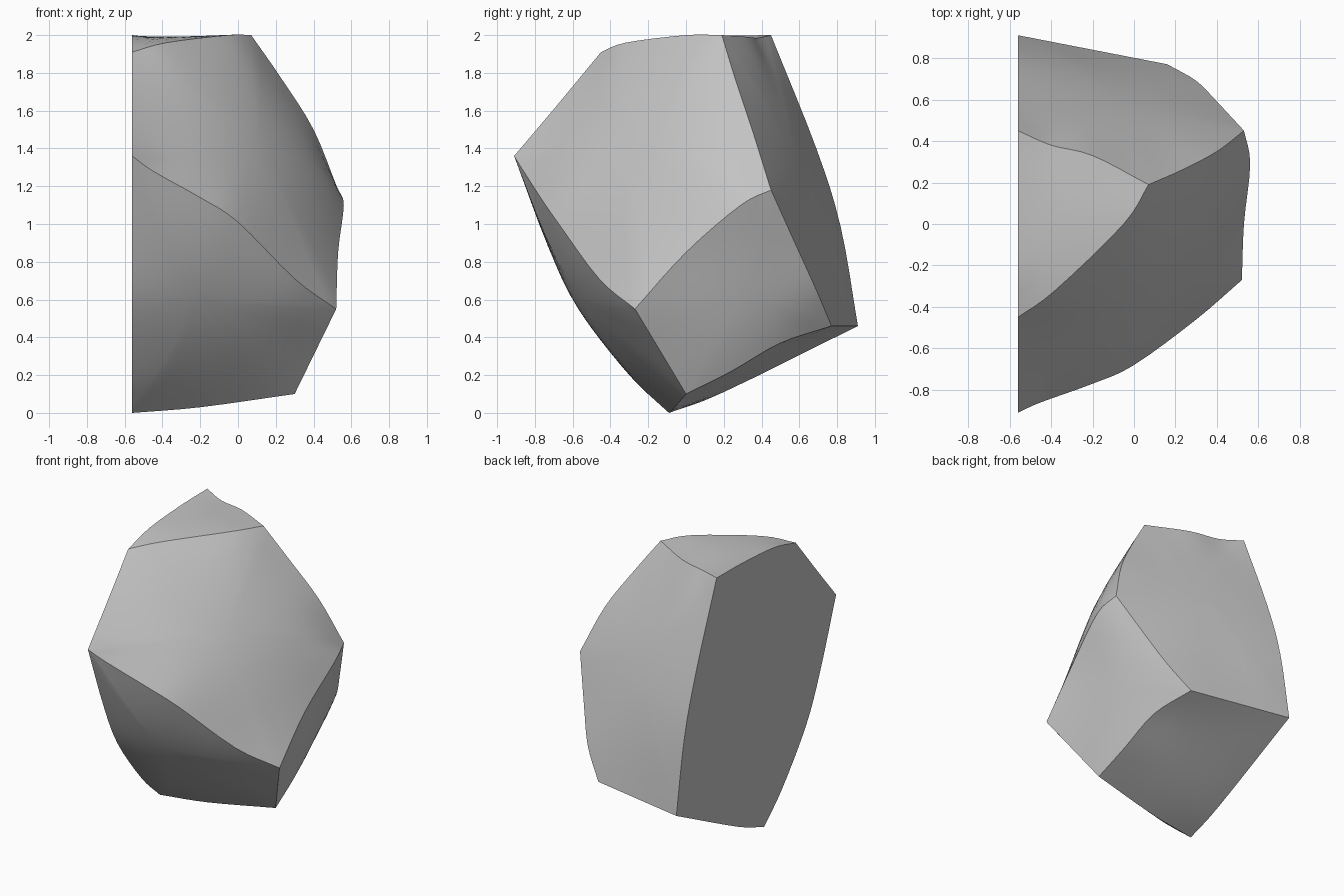
import bpy
import bmesh
from math import log
from mathutils import Vector

old = bpy.data.objects.get("Cube")
if old:
    bpy.data.objects.remove(old, do_unlink=True)

CUT = -0.56   # plane of the flat sliced side
RINGS = 8     # rings inside every facet
STEPS = 4     # subdivisions between ridge points

# Corners of the boulder
corner = {
    "brow":   (CUT, -0.91, 1.36),
    "cheek":  (0.52, -0.27, 0.55),
    "side":   (0.53, 0.45, 1.18),
    "peak":   (0.07, 0.19, 2.0),
    "crest":  (CUT, -0.45, 1.91),
    "foot":   (0.3, 0.0, 0.1),
    "base":   (CUT, -0.09, 0.0),
    "heel":   (0.16, 0.77, 0.46),
    "tail":   (CUT, 0.91, 0.46),
    "summit": (CUT, 0.45, 2.0),
}

# Curved ridges: the points each one passes through between its corners
ridge = {
    ("brow", "crest"):   [(CUT, -0.69, 1.62)],
    ("crest", "peak"):   [(-0.38, -0.32, 1.96), (-0.05, 0, 2)],
    ("peak", "side"):    [(0.23, 0.26, 1.77), (0.4, 0.35, 1.5)],
    ("side", "cheek"):   [(0.56, 0.29, 1.1), (0.53, 0, 0.85)],
    ("brow", "cheek"):   [(-0.45, -0.86, 1.28), (-0.2, -0.77, 1.14),
                          (0, -0.68, 1.01), (0.3, -0.46, 0.71)],
    ("cheek", "foot"):   [],
    ("foot", "heel"):    [(0.28, 0.24, 0.22), (0.25, 0.5, 0.37)],
    ("side", "heel"):    [(0.4, 0.59, 0.87), (0.3, 0.69, 0.65)],
    ("base", "foot"):    [(-0.2, -0.06, 0.03)],
    ("brow", "base"):    [(CUT, -0.73, 0.88), (CUT, -0.57, 0.55), (CUT, -0.3, 0.2)],
    ("base", "tail"):    [(CUT, 0.2, 0.11)],
    ("tail", "summit"):  [(CUT, 0.82, 0.98), (CUT, 0.69, 1.4)],
    ("summit", "peak"):  [(-0.4, 0.38, 1.985), (-0.2, 0.33, 1.99)],
    ("crest", "summit"): [(CUT, -0.2, 1.97), (CUT, 0.15, 1.995)],
    ("heel", "tail"):    [],
}

# Facets: corners in order and how far the middle swells outward
facets = [
    (["brow", "cheek", "side", "peak", "crest"], 0.03),
    (["brow", "base", "foot", "cheek"], 0.03),
    (["cheek", "foot", "heel", "side"], 0.01),
    (["side", "heel", "tail", "summit", "peak"], 0.02),
    (["base", "tail", "heel", "foot"], 0.0),
    (["crest", "peak", "summit"], 0.0),
    (["brow", "crest", "summit", "tail", "base"], 0.0),
]


def smooth_curve(points):
    """Sample a curve that passes through all the points."""
    pts = [Vector(p) for p in points]
    pts = [2 * pts[0] - pts[1]] + pts + [2 * pts[-1] - pts[-2]]
    out = []
    for a, b, c, d in zip(pts, pts[1:], pts[2:], pts[3:]):
        for k in range(STEPS):
            t = k / STEPS
            out.append(b + 0.5 * t * (c - a + t * (2 * a - 5 * b + 4 * c - d
                       + t * (3 * (b - c) + d - a))))
    return out + [pts[-2]]


def ridge_points(start, end):
    """Points of a ridge in the wanted direction, without its last corner."""
    flip = (start, end) not in ridge
    key = (end, start) if flip else (start, end)
    pts = smooth_curve([corner[key[0]]] + ridge[key] + [corner[key[1]]])
    return (pts[::-1] if flip else pts)[:-1]


def solve(rows):
    """Gaussian elimination on an augmented matrix."""
    n = len(rows)
    for i in range(n):
        best = max(range(i, n), key=lambda k: abs(rows[k][i]))
        rows[i], rows[best] = rows[best], rows[i]
        top = rows[i]
        for k in range(i + 1, n):
            f = rows[k][i] / top[i]
            if f:
                rows[k] = [a - f * b for a, b in zip(rows[k], top)]
    x = [0.0] * n
    for i in reversed(range(n)):
        x[i] = (rows[i][n] - sum(rows[i][k] * x[k] for k in range(i + 1, n))) / rows[i][i]
    return x


def bend(p, q):
    """Bending influence of one point on another."""
    d = (p[0] - q[0]) ** 2 + (p[1] - q[1]) ** 2
    return d * log(d) if d > 1e-12 else 0.0


def thin_plate(flat, heights):
    """Height function of an elastic sheet held at the given points."""
    rows = [[bend(p, q) for q in flat] + [1, *p, h] for p, h in zip(flat, heights)]
    for basis in ([1] * len(flat), [p[0] for p in flat], [p[1] for p in flat]):
        rows.append(basis + [0] * 4)
    w = solve(rows)
    return lambda p: (sum(k * bend(p, q) for k, q in zip(w, flat))
                      + w[-3] + w[-2] * p[0] + w[-1] * p[1])


def add_facet(bm, names, swell):
    """Fill a closed ridge loop with a sheet that follows its curvature."""
    loop = []
    for start, end in zip(names, names[1:] + names[:1]):
        loop += ridge_points(start, end)
    n = len(loop)
    middle = sum(loop, Vector()) / n
    normal = Vector()
    for p, q in zip(loop, loop[1:] + loop[:1]):
        normal += (p - middle).cross(q - middle)
    normal.normalize()
    if normal.dot(middle - Vector((-0.2, 0, 1))) < 0:
        normal.negate()
    side = normal.orthogonal().normalized()
    up = normal.cross(side)

    def flatten(p):
        return ((p - middle).dot(side), (p - middle).dot(up))

    height = thin_plate([flatten(p) for p in loop],
                        [(p - middle).dot(normal) for p in loop])

    # Rings shrinking towards a hub
    rings = []
    for r in range(RINGS):
        scale = 1 - r / RINGS
        rings.append([bm.verts.new(middle.lerp(p, scale)) for p in loop])
    hub = bm.verts.new(middle)
    for i in range(n):
        j = (i + 1) % n
        for outer, inner in zip(rings, rings[1:]):
            bm.faces.new((outer[i], outer[j], inner[j], inner[i]))
        bm.faces.new((rings[-1][i], rings[-1][j], hub))
        bm.edges.get((rings[0][i], rings[0][j])).smooth = False

    # Lift the inner rings onto the sheet
    for r, ring in enumerate(rings[1:] + [[hub]], 1):
        puff = swell * (1 - (1 - r / RINGS) ** 2)
        for v in ring:
            p = flatten(v.co)
            v.co = middle + side * p[0] + up * p[1] + normal * (height(p) + puff)


# Assemble the boulder and weld its ridges
bm = bmesh.new()
for names, swell in facets:
    add_facet(bm, names, swell)
bmesh.ops.remove_doubles(bm, verts=bm.verts, dist=0.0005)
bmesh.ops.recalc_face_normals(bm, faces=bm.faces)
for face in bm.faces:
    face.smooth = True
mesh = bpy.data.meshes.new("half_boulder")
bm.to_mesh(mesh)
bm.free()
boulder = bpy.data.objects.new("half_boulder", mesh)
bpy.context.collection.objects.link(boulder)

# Plain stone grey
stone = bpy.data.materials.new("stone_grey")
stone.use_nodes = True
grey = (0.55, 0.55, 0.55, 1)
stone.diffuse_color = grey
stone.node_tree.nodes["Principled BSDF"].inputs["Base Color"].default_value = grey
mesh.materials.append(stone)
